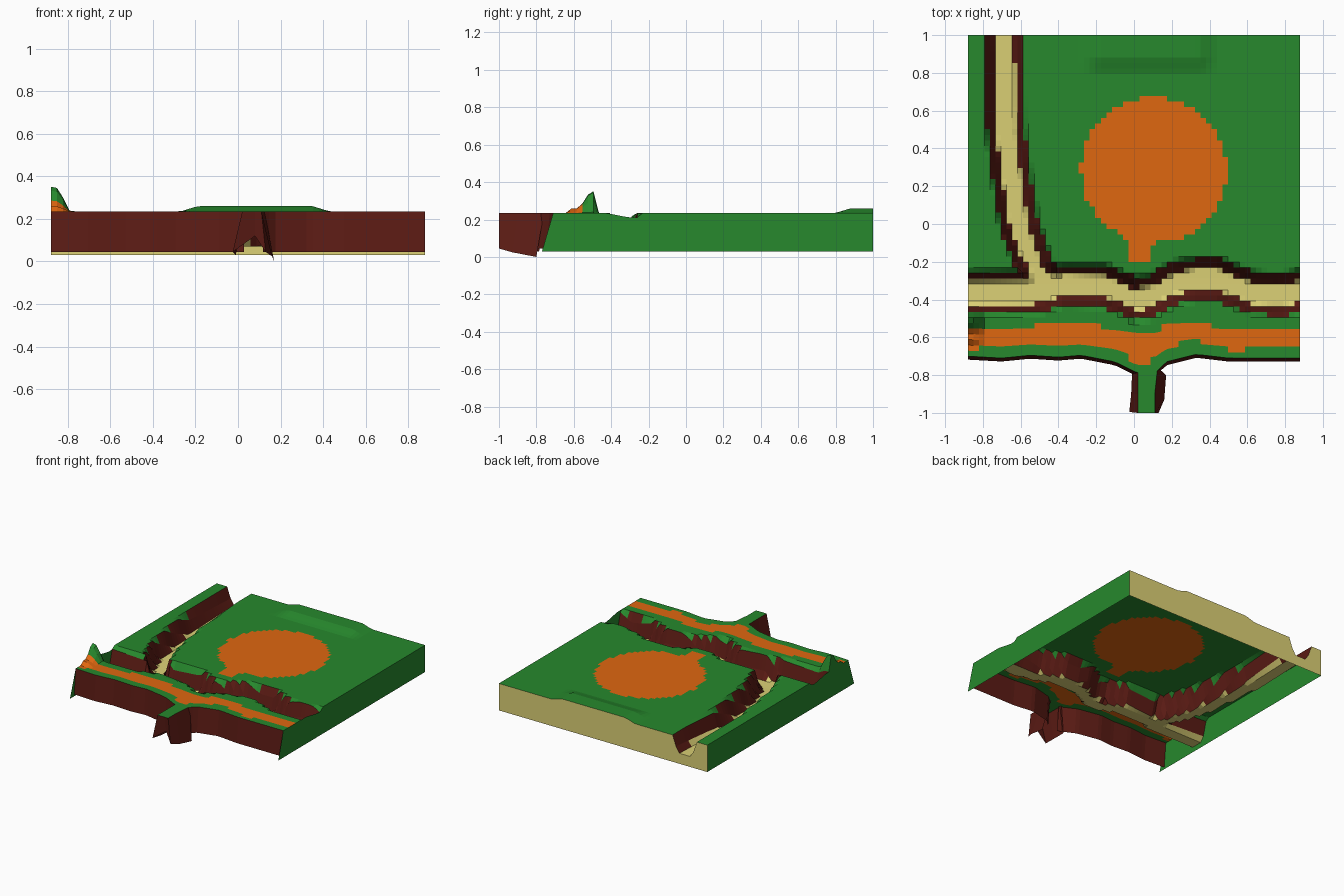
import bpy, math

if "Cube" in bpy.data.objects:
    bpy.data.objects.remove(bpy.data.objects["Cube"])

TOP, BASE = 0.235, 0.03
NX, NY = 60, 58


def mat(name, col):
    m = bpy.data.materials.new(name)
    m.diffuse_color = (*col, 1)
    m.use_nodes = True
    m.node_tree.nodes["Principled BSDF"].inputs["Base Color"].default_value = m.diffuse_color
    return m


GREEN = mat("grass", (0.02, 0.25, 0.026))
BROWN = mat("cliff", (0.105, 0.011, 0.007))
TAN = mat("sand", (0.72, 0.64, 0.18))
ORANGE = mat("path", (0.74, 0.135, 0.005))


def lerp(pts, t):
    """Piecewise linear lookup, clamped at both ends."""
    if t <= pts[0][0]:
        return pts[0][1]
    for (a, va), (b, vb) in zip(pts, pts[1:]):
        if t <= b:
            return va + (vb - va) * (t - a) / (b - a)
    return pts[-1][1]


# plan curves: river, side channel, path and front cliff edge
RIVER = [(-.88, -.365), (-.5, -.36), (-.38, -.325), (-.15, -.33), (0, -.395), (.08, -.39),
         (.22, -.31), (.33, -.295), (.45, -.295), (.62, -.365), (.78, -.375), (.88, -.36)]
CHANNEL = [(-.36, -.42), (-.2, -.54), (0, -.61), (.3, -.655), (.5, -.68), (1, -.69)]
PATH = [(-.88, -.615), (-.5, -.585), (-.25, -.58), (-.08, -.61), (.05, -.67), (.17, -.6),
        (.33, -.565), (.5, -.615), (.88, -.61)]
FRONT = [(-.88, -.70), (-.7, -.71), (-.55, -.695), (-.4, -.705), (-.28, -.695), (-.1, -.73),
         (.02, -.79), (.11, -.79), (.17, -.73), (.33, -.69), (.5, -.71), (.88, -.71)]


def trench(x, y):
    d = abs(y - lerp(RIVER, x))
    if y > -.37:
        d = min(d, 1.1 * abs(x - lerp(CHANNEL, y)))
    return d


def height(x, y):
    floor = lerp([(-.3, .07), (1, .11)], y)
    z = TOP - (TOP - floor) * max(0, min(1, (.11 - trench(x, y)) / .045))
    # low step at the back
    z += .025 * lerp([(.8, 0), (.88, 1)], y) * lerp([(-.27, 0), (-.19, 1), (.35, 1), (.43, 0)], x)
    # rock spike at the front left corner
    rock = lerp([(-.64, 0), (-.62, .025), (-.57, .025), (-.51, .12), (-.49, .115), (-.455, 0)], y)
    return z + rock * lerp([(-.855, 1), (-.83, .7), (-.79, 0)], x)


def colour(x, y, rise):
    d = trench(x, y)
    if d < .107:
        return 1 if d > .065 or rise > .04 else 2
    if d < .13 and rise > .06 and x > -.75:
        return 1
    if math.hypot(x - .105, y - .285) < .385 or (abs(x - .025) < .055 and -.2 < y < 0):
        return 3
    half = .05 + lerp([(-.1, 0), (.05, .04), (.2, 0)], x)
    return 3 if abs(y - lerp(PATH, x)) < half else 0


def make(name, verts, faces, mats, idx=None):
    me = bpy.data.meshes.new(name)
    me.from_pydata(verts, [], faces)
    for m in mats:
        me.materials.append(m)
    if idx:
        for p, i in zip(me.polygons, idx):
            p.material_index = i
    ob = bpy.data.objects.new(name, me)
    bpy.context.collection.objects.link(ob)
    return ob


def strip(name, upper, lower, m):
    n = len(upper)
    faces = [(i, n + i, n + i + 1, i + 1) for i in range(n - 1)]
    return make(name, upper + lower, faces, [m])


# terrain surface, its front row pulled to the cliff edge
verts = []
for j in range(NY + 1):
    for i in range(NX + 1):
        x = -.88 + 1.76 * i / NX
        y = -.70 + 1.70 * j / NY
        if y < -.5:
            y = -.5 + (y + .5) * (lerp(FRONT, x) + .5) / -.2
        verts.append((x, y, height(x, y)))
faces, idx = [], []
W = NX + 1
for j in range(NY):
    for i in range(NX):
        f = (j * W + i, j * W + i + 1, (j + 1) * W + i + 1, (j + 1) * W + i)
        faces.append(f)
        xs, ys, zs = zip(*(verts[k] for k in f))
        idx.append(colour(sum(xs) / 4, sum(ys) / 4, max(zs) - min(zs)))
make("terrain", verts, faces, [GREEN, BROWN, TAN, ORANGE], idx)

# side walls, closing the river ends with a shallow dip
DIP = [(-.43, TOP), (-.3, .21), (-.26, .212), (-.235, TOP)]
for name, col in (("left_wall", 0), ("right_wall", NX)):
    up = [verts[j * W + col] for j in range(NY + 1)]
    up = [(x, y, max(z, lerp(DIP, y))) for x, y, z in up]
    lo = [(x, y, BASE) for x, y, z in up]
    lo[0] = (lo[0][0], -.77, BASE)
    if col:
        up, lo = up[::-1], lo[::-1]
    strip(name, up, lo, GREEN)

# back wall, notched by the channel
up = [verts[NY * W + i] for i in range(NX, -1, -1)]
strip("back_wall", up, [(x, y, BASE) for x, y, z in up], TAN)

# front cliff, one wall each side of the jutting spur
for name, part in (("front_cliff_left", [v for v in verts[:W] if v[0] < .03]),
                   ("front_cliff_right", [v for v in verts[:W] if v[0] > .1])):
    strip(name, part, [(x, y - .018, .045) for x, y, z in part], BROWN)

# spur: grass top and flared cliff sides
top = [(.02, -.77, TOP), (.02, -.9, TOP), (.02, -1, TOP), (.08, -1, TOP), (.11, -1, TOP),
       (.11, -.9, TOP), (.125, -.76, TOP)]
bottom = [(-.01, -.785, .03), (-.015, -.9, .035), (-.025, -.995, .045), (.08, -.98, .12),
          (.13, -1, .045), (.16, -.93, .025), (.17, -.8, 0)]
make("spur_top", top, [(0, 1, 5, 6), (1, 2, 3, 4, 5)], [GREEN])
strip("spur_cliff", top, bottom, BROWN)
